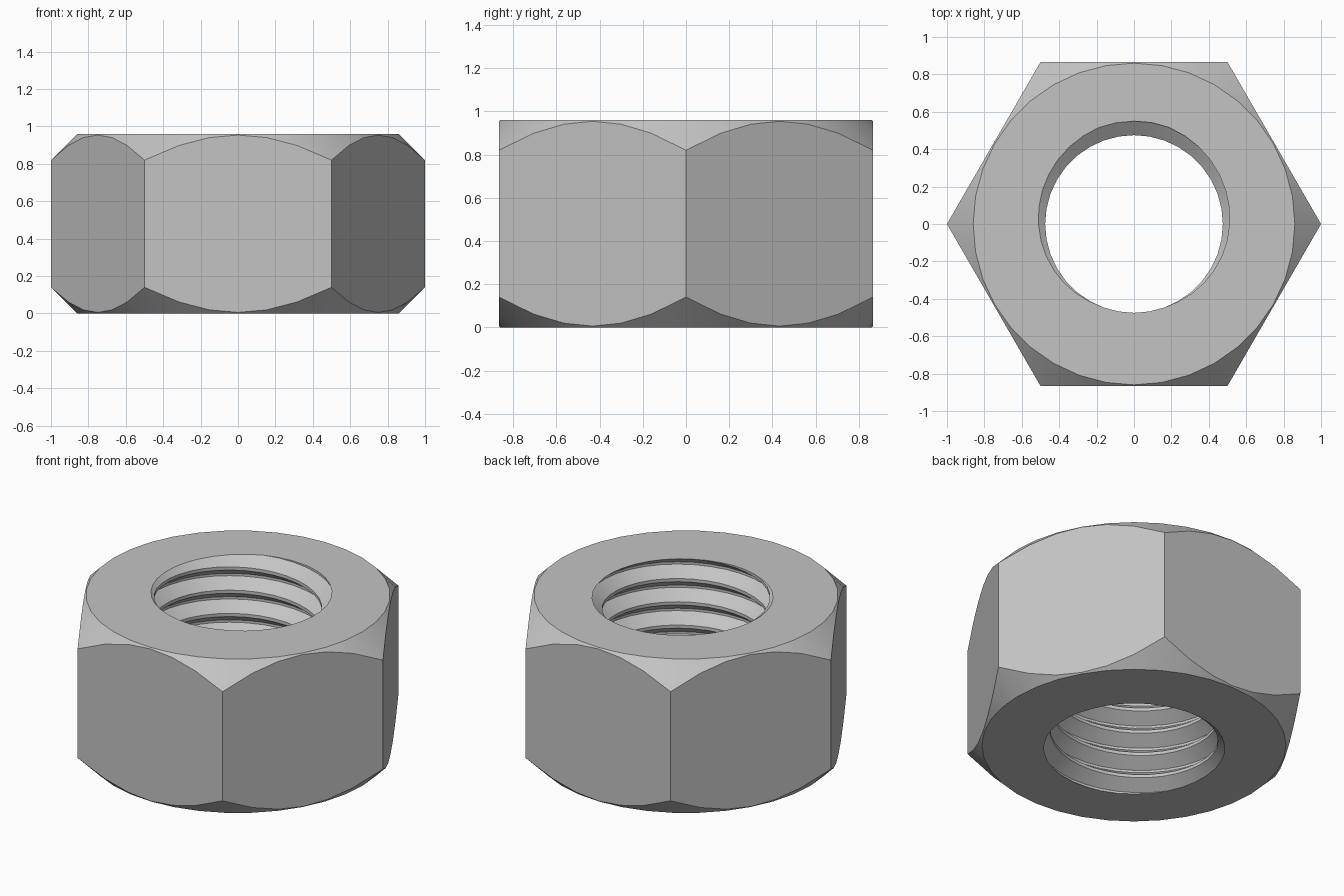
import bpy, bmesh
from math import radians, cos, sin, pi

cube = bpy.data.objects.get("Cube")
if cube:
    bpy.data.objects.remove(cube, do_unlink=True)

HEIGHT = 0.96
FLAT = 0.866            # centre to hexagon side
FACE_RADIUS = 0.86      # round top and bottom faces
MAJOR, MINOR = 0.55, 0.475
PITCH = 0.145
ROOT_HALF, FLANK = 0.0075, 0.055
STEPS = 36

steel = bpy.data.materials.new("steel_grey")
steel.use_nodes = True
grey = (0.55, 0.55, 0.55, 1)
steel.diffuse_color = grey
steel.node_tree.nodes["Principled BSDF"].inputs["Base Color"].default_value = grey


def thread_points(angle):
    """Helical thread from top to bottom at one angle, trimmed to the end faces."""
    points = []
    shift = (angle / (2 * pi) - 0.25) * PITCH
    for turn in range(2, -10, -1):
        root = HEIGHT + shift + turn * PITCH
        for offset in (ROOT_HALF + FLANK, ROOT_HALF, -ROOT_HALF, -ROOT_HALF - FLANK):
            z = min(max(root + offset, 0), HEIGHT)
            d = abs((z - root + PITCH / 2) % PITCH - PITCH / 2)
            depth = min(max((d - ROOT_HALF) / FLANK, 0), 1)
            points.append((MAJOR - (MAJOR - MINOR) * depth, z))
    return points


def section(angle):
    """Closed radial section: hexagon wall, chamfers and thread."""
    side = FLAT / cos(angle % radians(60) - radians(30))
    drop = side - FACE_RADIUS
    outer = [(FACE_RADIUS, 0), (side, drop), (side, HEIGHT - drop), (FACE_RADIUS, HEIGHT)]
    return outer + thread_points(angle)


# Sweep the section once around the axis
bm = bmesh.new()
columns = []
for i in range(STEPS + 1):
    a = 2 * pi * i / STEPS
    sec = section(a + 1e-9)
    columns.append([bm.verts.new((r * cos(a), r * sin(a), z)) for r, z in sec])
for left, right in zip(columns, columns[1:]):
    for j in range(len(left)):
        k = (j + 1) % len(left)
        bm.faces.new((left[j], right[j], right[k], left[k]))
bmesh.ops.remove_doubles(bm, verts=bm.verts[:], dist=0.0001)
bmesh.ops.recalc_face_normals(bm, faces=bm.faces[:])

mesh = bpy.data.meshes.new("hex_nut")
bm.to_mesh(mesh)
bm.free()
mesh.materials.append(steel)
nut = bpy.data.objects.new("hex_nut", mesh)
bpy.context.collection.objects.link(nut)

# Smooth the round surfaces, keep the hard edges
bpy.ops.object.select_all(action="DESELECT")
nut.select_set(True)
bpy.context.view_layer.objects.active = nut
bpy.ops.object.shade_smooth_by_angle(angle=radians(30))
